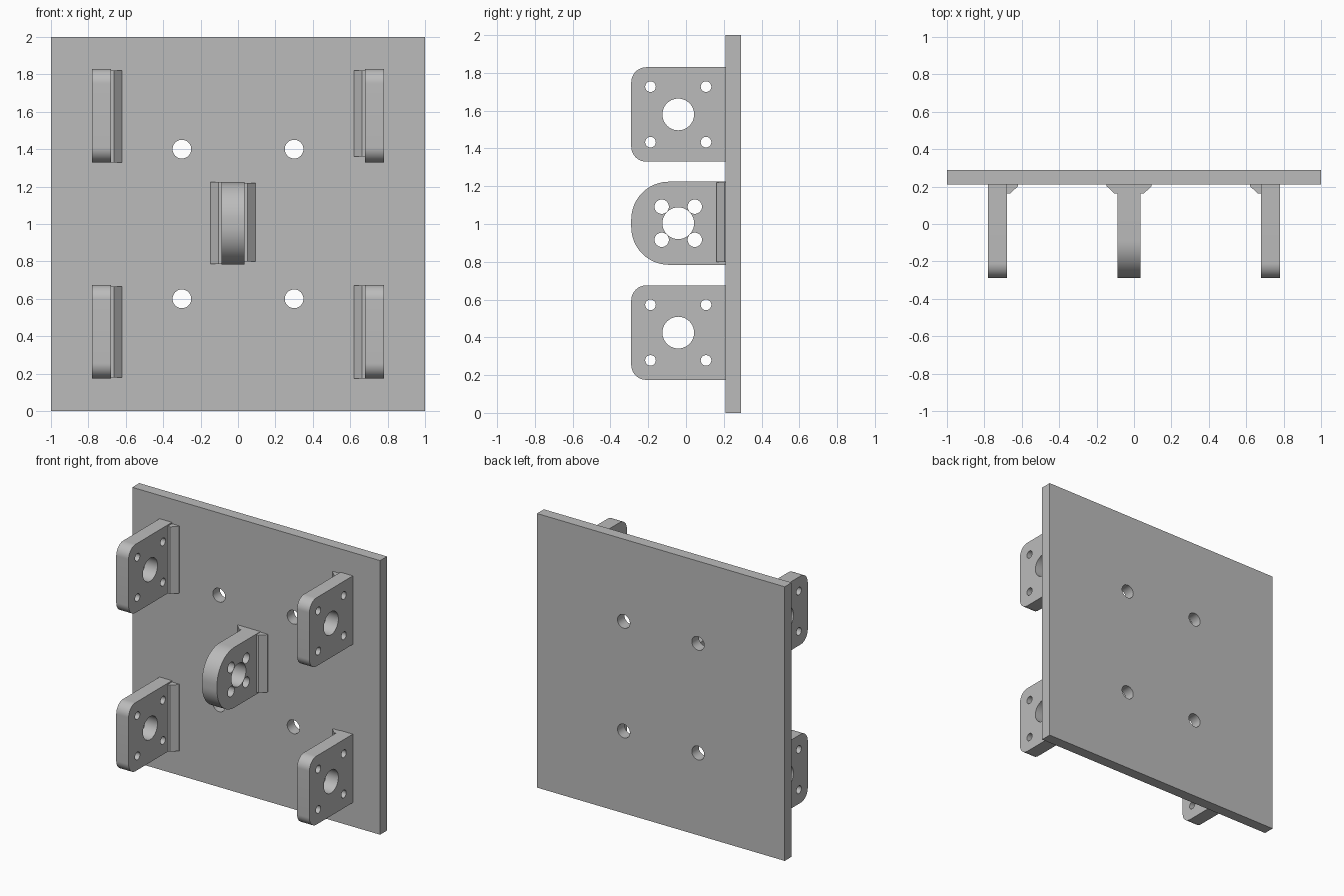
import bpy, bmesh
from math import sin, cos, pi, radians
from mathutils import Matrix

cube = bpy.data.objects.get("Cube")
if cube:
    bpy.data.objects.remove(cube)

GREY = (0.5, 0.5, 0.5, 1)
grey = bpy.data.materials.new("plain grey")
grey.use_nodes = True
grey.diffuse_color = GREY
grey.node_tree.nodes["Principled BSDF"].inputs["Base Color"].default_value = GREY

# Sketch planes: local x, y are the sketch, local z the extrusion direction
ALONG_X = Matrix(((0, 0, 1, 0), (1, 0, 0, 0), (0, 1, 0, 0), (0, 0, 0, 1)))
ALONG_Y = Matrix(((1, 0, 0, 0), (0, 0, -1, 0), (0, 1, 0, 0), (0, 0, 0, 1)))
ALONG_Z = Matrix.Identity(4)


def arc(cx, cy, r, start, sweep, steps):
    return [(cx + r * cos(start + sweep * i / steps), cy + r * sin(start + sweep * i / steps))
            for i in range(steps + 1)]


def circle(cx, cy, r):
    return arc(cx, cy, r, 0, 2 * pi, 40)[:-1]


def prism(name, loops, low, high, plane):
    """Extrude an outline with holes between two distances along the plane normal."""
    curve = bpy.data.curves.new(name + " sketch", 'CURVE')
    curve.dimensions = '2D'
    curve.fill_mode = 'BOTH'
    curve.extrude = (high - low) / 2
    for loop in loops:
        spline = curve.splines.new('POLY')
        spline.points.add(len(loop) - 1)
        for point, (x, y) in zip(spline.points, loop):
            point.co = (x, y, 0, 1)
        spline.use_cyclic_u = True
    sketch = bpy.data.objects.new(name + " sketch", curve)
    bpy.context.collection.objects.link(sketch)
    graph = bpy.context.evaluated_depsgraph_get()
    mesh = bpy.data.meshes.new_from_object(sketch.evaluated_get(graph))
    bpy.data.objects.remove(sketch)
    bpy.data.curves.remove(curve)

    bm = bmesh.new()
    bm.from_mesh(mesh)
    bmesh.ops.remove_doubles(bm, verts=bm.verts, dist=0.00001)
    bm.transform(plane @ Matrix.Translation((0, 0, (low + high) / 2)))
    bmesh.ops.recalc_face_normals(bm, faces=bm.faces)
    bm.to_mesh(mesh)
    bm.free()
    mesh.materials.clear()
    mesh.materials.append(grey)
    obj = bpy.data.objects.new(name, mesh)
    bpy.context.collection.objects.link(obj)
    parts.append(obj)


parts = []
FACE, FRONT, BACK = 0.21, -0.29, 0.29
HOLE_Y = -0.041


def bracket(name, x0, x1, z, half, corner, bolt, bolt_r):
    """Upright lug with rounded front corners, a bore and four bolt holes."""
    outline = [(FACE, z - half), (FACE, z + half)]
    outline += arc(FRONT + corner, z + half - corner, corner, pi / 2, pi / 2, 16)
    outline += arc(FRONT + corner, z - half + corner, corner, pi, pi / 2, 16)
    holes = [circle(HOLE_Y, z, 0.084)]
    holes += [circle(HOLE_Y + sy * bolt, z + sz * bolt, bolt_r) for sy in (-1, 1) for sz in (-1, 1)]
    prism(name, [outline] + holes, x0, x1, ALONG_X)


def gusset(name, x, side, low, high):
    """Chamfered strip in the corner between a bracket and the plate."""
    profile = [(0, FACE), (0, 0.162), (0.018, 0.162), (0.06, 0.203), (0.06, FACE)]
    prism(name, [[(x + side * dx, y) for dx, y in profile]], low, high, ALONG_Z)


# Back plate with four mounting holes
square = [(-1, 0), (1, 0), (1, 2), (-1, 2)]
mounts = [circle(x, z, 0.05) for x in (-0.3, 0.3) for z in (0.6, 1.4)]
prism("back_plate", [square] + mounts, -BACK, -FACE, ALONG_Y)

# Corner brackets, with a gusset on the inner side of each
for level, z in (("lower", 0.425), ("upper", 1.58)):
    bracket("right_" + level + "_bracket", -0.78, -0.68, z, 0.25, 0.08, 0.147, 0.028)
    bracket("left_" + level + "_bracket", 0.68, 0.78, z, 0.25, 0.08, 0.147, 0.028)
gusset("right_lower_gusset", -0.68, 1, 0.18, 0.665)
gusset("right_upper_gusset", -0.68, 1, 1.33, 1.82)
gusset("left_lower_gusset", 0.68, -1, 0.175, 0.672)
gusset("left_upper_gusset", 0.68, -1, 1.36, 1.82)

# Centre bracket, gusseted on both sides
bracket("centre_bracket", -0.087, 0.034, 1.004, 0.22, 0.2, 0.0875, 0.038)
gusset("centre_right_gusset", -0.087, -1, 0.785, 1.224)
gusset("centre_left_gusset", 0.034, 1, 0.80, 1.22)

# Smooth the bores and rounded corners, keep edges sharp
bpy.ops.object.select_all(action='DESELECT')
for obj in parts:
    obj.select_set(True)
bpy.context.view_layer.objects.active = parts[0]
bpy.ops.object.shade_smooth_by_angle(angle=radians(30))
